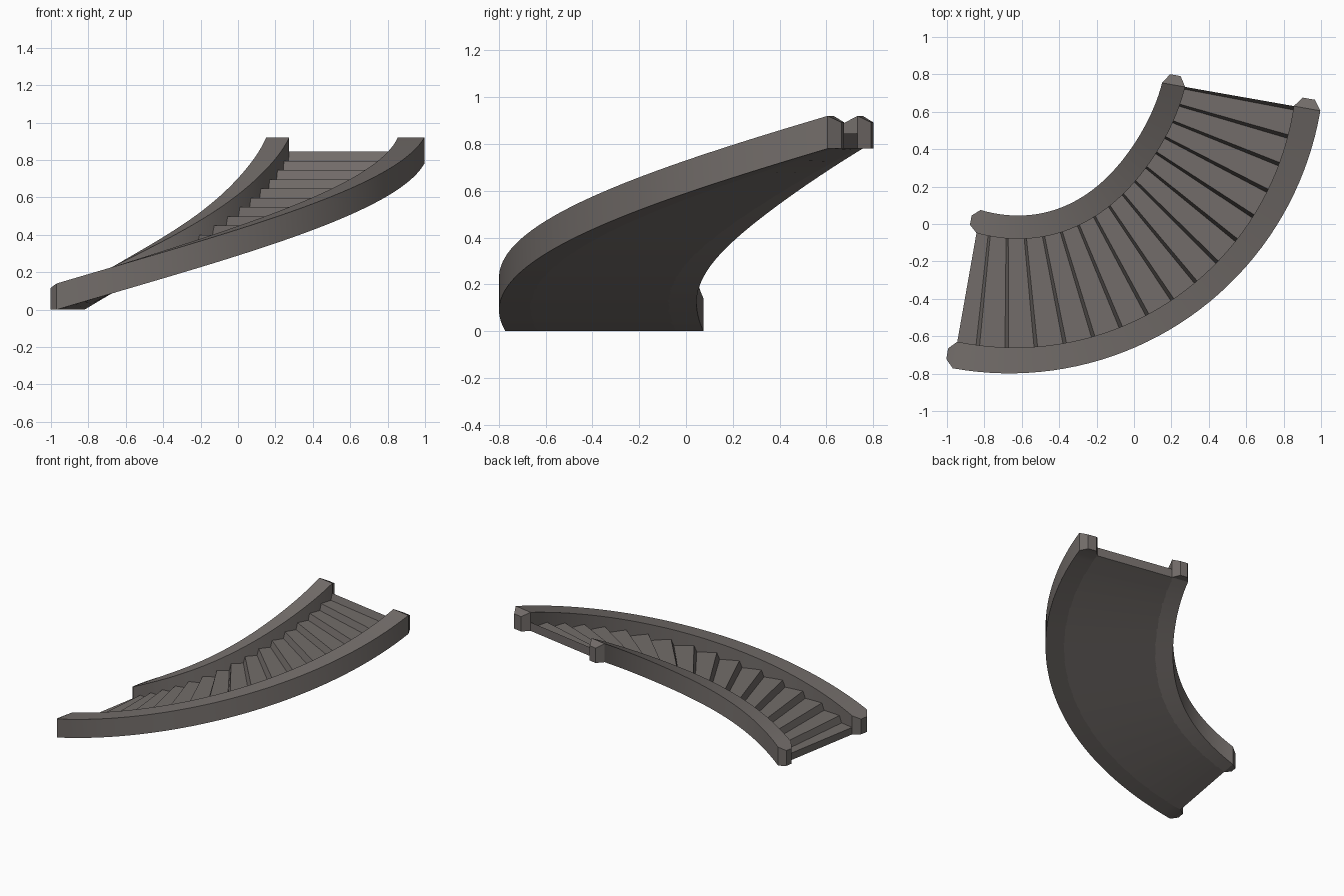
import bpy, bmesh, math

if "Cube" in bpy.data.objects:
    bpy.data.objects.remove(bpy.data.objects["Cube"])

CX, CY = -0.675, 0.9          # centre of the curve
A0, A1 = -100.0, -10.0        # sweep in degrees
RISE = 0.78                   # climb of the underside
WALL_H = 0.14
SEGS = 40

stone = bpy.data.materials.new("warm grey stone")
stone.diffuse_color = (0.17, 0.152, 0.143, 1)
stone.use_nodes = True
stone.node_tree.nodes["Principled BSDF"].inputs["Base Color"].default_value = stone.diffuse_color


def inner_bulge(u):
    return 0.019 * math.sin(2 * math.pi * u) + 0.007 * math.sin(math.pi * u)


def outer_bulge(u):
    return 0.02 * math.sin(math.pi * u)


def outer_rim_bulge(u):
    return 0.005 * math.sin(math.pi * u)


def point(u, r, z, t=0.0):
    """Point at fraction u of the sweep, radius r, pushed t along the tangent."""
    a = math.radians(A0 + (A1 - A0) * u)
    return (CX + r * math.cos(a) - t * math.sin(a),
            CY + r * math.sin(a) + t * math.cos(a), z)


def loft(name, rings, angle):
    """Closed solid through a list of four-point rings."""
    bm = bmesh.new()
    rows = [[bm.verts.new(p) for p in ring] for ring in rings]
    for a, b in zip(rows, rows[1:]):
        for i in range(4):
            j = (i + 1) % 4
            bm.faces.new((a[i], a[j], b[j], b[i]))
    bm.faces.new(rows[0])
    bm.faces.new(rows[-1])
    bmesh.ops.recalc_face_normals(bm, faces=bm.faces)
    me = bpy.data.meshes.new(name)
    bm.to_mesh(me)
    bm.free()
    ob = bpy.data.objects.new(name, me)
    bpy.context.collection.objects.link(ob)
    me.materials.append(stone)
    bpy.ops.object.select_all(action='DESELECT')
    ob.select_set(True)
    bpy.context.view_layer.objects.active = ob
    bpy.ops.object.shade_smooth_by_angle(angle=math.radians(angle))
    return ob


def wall(name, r_in, r_out, bulge_in, bulge_out):
    """Sloping side wall with a blunt chamfered nose at each end."""
    def ring(u, lo=0.0, hi=1.0, t=0.0, drop=0.0):
        a, b = r_in + bulge_in(u), r_out + bulge_out(u)
        p, q = a + (b - a) * lo, a + (b - a) * hi
        z = RISE * u
        top = z + WALL_H - drop
        return [point(u, p, z, t), point(u, q, z, t),
                point(u, q, top, t), point(u, p, top, t)]
    rings = [ring(0, 0.3, 0.7, -0.042, 0.025)]
    rings += [ring(i / SEGS) for i in range(SEGS + 1)]
    rings += [ring(1, 0.27, 0.73, 0.053, 0.028)]
    return loft(name, rings, 20)


wall("inner_side_wall", 0.838, 0.963, inner_bulge, inner_bulge)
wall("outer_side_wall", 1.553, 1.697, outer_bulge, outer_rim_bulge)

# Stair flight: leaning risers and flat treads above a smooth sloping underside
STEPS, STEP_H, TOP = 16, 0.0495, 0.845
profile = [(0.0, TOP - STEPS * STEP_H)]
for k in range(1, STEPS + 1):
    a = -95.9 + 5.7 * (k - 1)
    z = TOP - (STEPS - k) * STEP_H
    profile += [((a - 0.35 - A0) / 90, z - STEP_H), ((a + 0.35 - A0) / 90, z)]
profile[-1] = (1.0, TOP)


def stair_ring(u, z):
    a, b = 0.955 + inner_bulge(u), 1.56 + outer_bulge(u)
    low = RISE * u
    return [point(u, a, low), point(u, b, low), point(u, b, z), point(u, a, z)]


loft("stair_flight", [stair_ring(u, z) for u, z in profile], 20)
